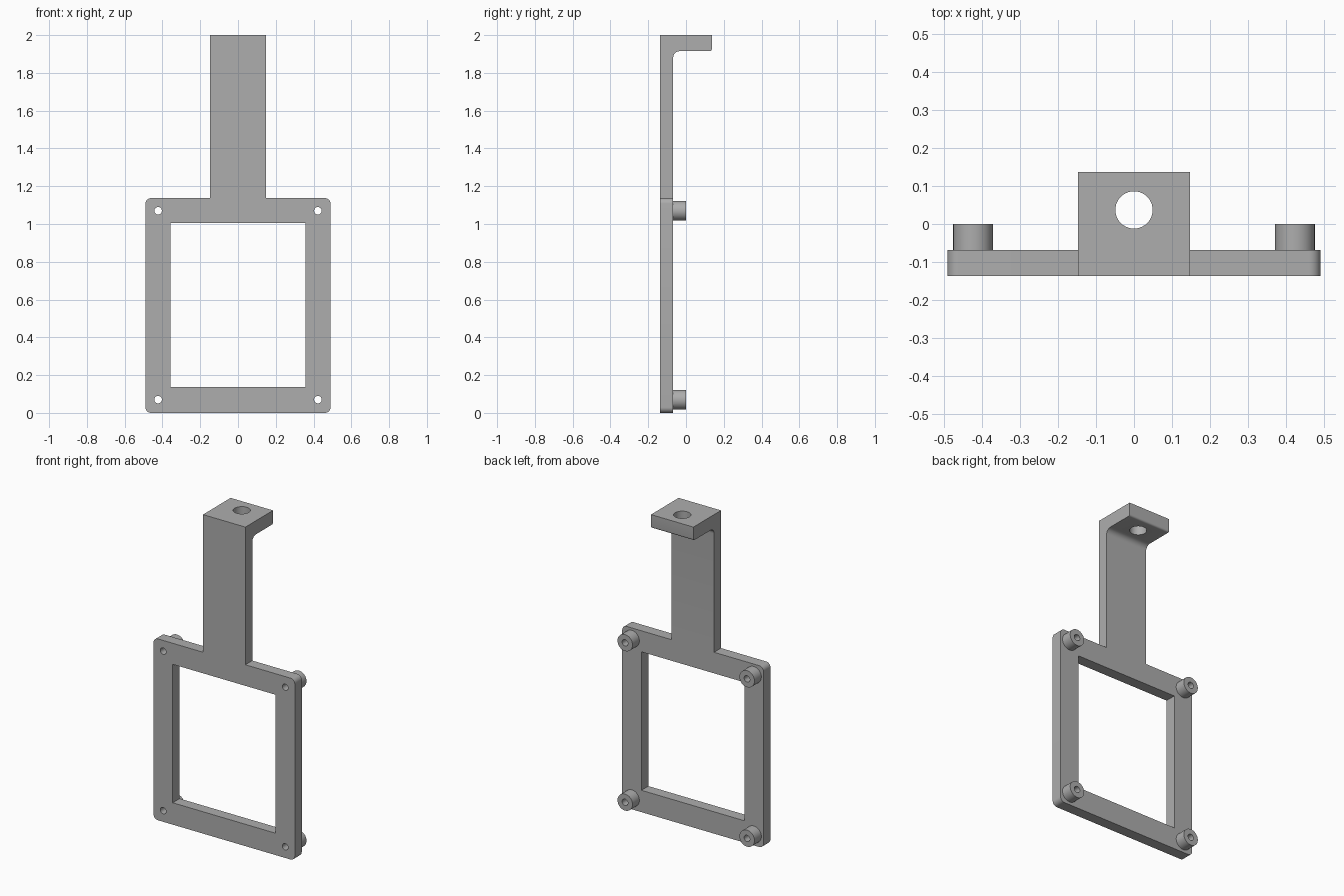
import bpy
import bmesh
from math import sin, cos, pi, radians
from mathutils import Vector

cube = bpy.data.objects.get("Cube")
if cube:
    bpy.data.objects.remove(cube)

FRONT, PLATE_BACK, BACK = -0.137, -0.068, 0.137
HALF_W, FRAME_TOP, ARM_W = 0.49, 1.137, 0.147
BOSS_X, BOSS_Z = 0.423, (0.07, 1.07)

grey = bpy.data.materials.new("plain grey")
grey.use_nodes = True
colour = (0.42, 0.42, 0.42, 1)
grey.diffuse_color = colour
grey.node_tree.nodes["Principled BSDF"].inputs["Base Color"].default_value = colour


def arc(cx, cy, r, start, end, steps=8):
    """Points of an arc, angles in degrees."""
    return [(cx + r * cos(radians(start + (end - start) * i / steps)),
             cy + r * sin(radians(start + (end - start) * i / steps)))
            for i in range(steps + 1)]


def prism(name, points, axis, low, high):
    """Extrude a 2D outline along one axis."""
    def place(a, b, d):
        return {"x": (d, a, b), "y": (a, d, b), "z": (a, b, d)}[axis]
    bm = bmesh.new()
    base = bm.faces.new([bm.verts.new(place(a, b, low)) for a, b in points])
    ext = bmesh.ops.extrude_face_region(bm, geom=[base])
    moved = [v for v in ext["geom"] if isinstance(v, bmesh.types.BMVert)]
    bmesh.ops.translate(bm, verts=moved, vec=Vector(place(0, 0, high - low)))
    bmesh.ops.recalc_face_normals(bm, faces=bm.faces)
    mesh = bpy.data.meshes.new(name)
    bm.to_mesh(mesh)
    bm.free()
    mesh.materials.append(grey)
    obj = bpy.data.objects.new(name, mesh)
    bpy.context.collection.objects.link(obj)
    return obj


def circle(cx, cy, r, steps=40):
    return arc(cx, cy, r, 0, 360, steps)[:-1]


def combine(target, tool, operation):
    """Apply a boolean and discard the tool."""
    mod = target.modifiers.new("bool", "BOOLEAN")
    mod.operation, mod.object, mod.solver = operation, tool, "EXACT"
    bpy.ops.object.select_all(action="DESELECT")
    bpy.context.view_layer.objects.active = target
    target.select_set(True)
    bpy.ops.object.modifier_apply(modifier=mod.name)
    bpy.data.objects.remove(tool)


# Front outline: rounded frame with the arm rising from its top
r = 0.03
right = arc(HALF_W - r, r, r, -90, 0) + arc(HALF_W - r, FRAME_TOP - r, r, 0, 90)
right += [(ARM_W, FRAME_TOP), (ARM_W, 2.1)]
outline = right + [(-x, z) for x, z in reversed(right)]
bracket = prism("bracket", outline, "y", -0.3, 0.3)

# Side outline: thin plate bending back into the top tab
f, e = 0.035, 0.012
TAB = 1.915
side = [(FRONT, -0.1), (PLATE_BACK, -0.1)]
side += arc(PLATE_BACK + f, TAB - f, f, 180, 90)
side += arc(BACK - e, TAB + e, e, -90, 0, 5)
side += [(BACK, 2), (FRONT, 2)]
combine(bracket, prism("side_shape", side, "x", -0.7, 0.7), "INTERSECT")

# Window in the frame
window = [(-0.357, 0.137), (0.357, 0.137), (0.357, 1.005), (-0.357, 1.005)]
combine(bracket, prism("window", window, "y", -0.3, 0.3), "DIFFERENCE")

# Corner bosses with screw holes
for x in (-BOSS_X, BOSS_X):
    for z in BOSS_Z:
        combine(bracket, prism("boss", circle(x, z, 0.052), "y", -0.1, 0), "UNION")
        combine(bracket, prism("screw_hole", circle(x, z, 0.02, 24), "y", -0.3, 0.3),
                "DIFFERENCE")

# Hole through the top tab
combine(bracket, prism("tab_hole", circle(0, 0.037, 0.049), "z", 1.8, 2.2), "DIFFERENCE")

bpy.ops.object.shade_smooth_by_angle(angle=radians(30))
